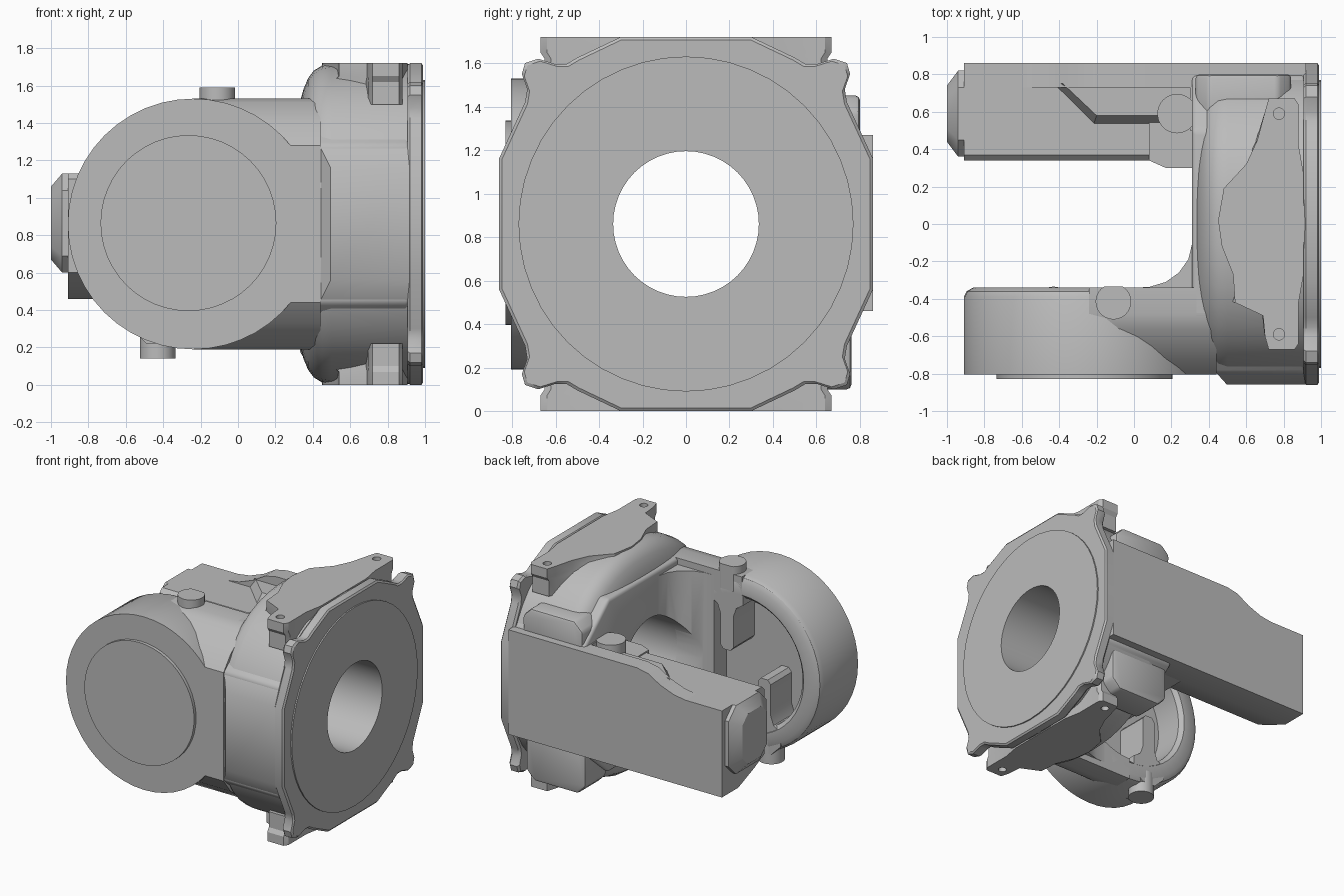
import bpy, bmesh, math
from mathutils import Vector

if "Cube" in bpy.data.objects:
    bpy.data.objects.remove(bpy.data.objects["Cube"])

MID = 0.86   # height of the main axes
metal = bpy.data.materials.new("cast_grey")
metal.use_nodes = True
metal.diffuse_color = (0.5, 0.5, 0.5, 1)
metal.node_tree.nodes["Principled BSDF"].inputs["Base Color"].default_value = (0.5, 0.5, 0.5, 1)


def place(axis, u, v, t):
    return Vector({"x": (t, u, v), "y": (u, t, v), "z": (u, v, t)}[axis])


def finish(name, bm):
    bmesh.ops.recalc_face_normals(bm, faces=bm.faces)
    mesh = bpy.data.meshes.new(name)
    bm.to_mesh(mesh)
    bm.free()
    mesh.materials.append(metal)
    obj = bpy.data.objects.new(name, mesh)
    bpy.context.collection.objects.link(obj)
    return obj


def loft(name, axis, rings):
    """Join outlines [(t, points)] along an axis and cap the ends."""
    bm = bmesh.new()
    loops = [[bm.verts.new(place(axis, u, v, t)) for u, v in pts] for t, pts in rings]
    n = len(loops[0])
    for a, b in zip(loops, loops[1:]):
        for i in range(n):
            j = (i + 1) % n
            bm.faces.new((a[i], a[j], b[j], b[i]))
    bm.faces.new(loops[0])
    bm.faces.new(loops[-1])
    return finish(name, bm)


def prism(name, axis, pts, a, b):
    return loft(name, axis, [(a, pts), (b, pts)])


def circle(u, v, r, power=2, n=48):
    """Circle, or a squarer round for a power above two."""
    pts = []
    for k in range(n):
        c, s = math.cos(k * math.tau / n), math.sin(k * math.tau / n)
        k = r / (abs(c) ** power + abs(s) ** power) ** (1 / power)
        pts.append((u + k * c, v + k * s))
    return pts


def rect(u0, u1, v0, v1):
    return [(u0, v0), (u1, v0), (u1, v1), (u0, v1)]


def octagon(u0, u1, v0, v1, c):
    return [(u0 + c, v0), (u1 - c, v0), (u1, v0 + c), (u1, v1 - c),
            (u1 - c, v1), (u0 + c, v1), (u0, v1 - c), (u0, v0 + c)]


def turned(name, axis, u, v, profile):
    """Turned solid from (radius, position) pairs."""
    return loft(name, axis, [(t, circle(u, v, r)) for r, t in profile])


def apply(obj, mod):
    bpy.context.view_layer.objects.active = obj
    bpy.ops.object.modifier_apply(modifier=mod.name)


def bevel(obj, width, segments=3):
    mod = obj.modifiers.new("round", "BEVEL")
    mod.width, mod.segments, mod.limit_method = width, segments, "ANGLE"
    apply(obj, mod)


def cut(objects, cutter):
    for obj in objects:
        mod = obj.modifiers.new("cut", "BOOLEAN")
        mod.operation, mod.object, mod.solver = "DIFFERENCE", cutter, "EXACT"
        apply(obj, mod)
    bpy.data.objects.remove(cutter)


def flip(pts):
    return [(u, 2 * MID - v) for u, v in pts]


# Mounting flange, one quadrant mirrored to a full outline with corner lobes
quad = [(0.3, .86), (.5, .765), (.55, .735), (.6, .735), (.68, .76), (.74, .74),
        (.755, .69), (.73, .62), (.74, .56), (.86, .3)]
half = quad + [(y, -z) for y, z in reversed(quad)]
outline = [(y, z + MID) for y, z in half + [(-y, -z) for y, z in half]]
inner = [(y * 0.985, MID + (z - MID) * 0.985) for y, z in outline]
flange = loft("flange", "x", [(.905, inner), (.92, outline), (.98, outline), (.99, inner)])
face_ring = turned("flange_face_ring", "x", 0, MID, [(.77, .93), (.77, 1.0)])

# Fork root: domed collar behind the flange, narrower at its mouth, and the bridge
dome = [(.5, .315, .8), (.65, .33, .8), (.72, .35, .8), (.78, .375, .8), (.82, .405, .8),
        (.848, .45, .8), (.855, .5, .86), (.855, .92, .86)]
collar = loft("collar", "x", [(x, [(max(-w, min(w, y)), z) for y, z in circle(0, MID, r, 2.3)])
                              for r, x, w in dome])
bridge_half = [(-.5, .67), (.5, .67), (.8, .41)]
bridge_pts = [(y, MID + z) for y, z in bridge_half + [(.8, -.41), (.5, -.67), (-.5, -.67), (-.8, -.42), (-.8, .42)]]
bridge = prism("fork_bridge", "x", bridge_pts, .31, .92)
bevel(bridge, .025)
fillet_pts = [(.4, -.1), (.312, -.1), (.29, -.19), (.24, -.26), (.17, -.31), (.08, -.337), (0, -.34), (0, -.5), (.4, -.5)]
fillet = prism("fork_fillet", "z", fillet_pts, .24, 1.48)
corner = prism("fork_corner", "z", [(.4, .28), (.31, .3), (.17, .3), (.08, .34), (.08, .8), (.4, .8)], .47, 1.14)

# Front arm: drum with open inner pocket, cap, and tapered neck
CX = -.24
drum = turned("front_drum", "y", CX, MID,
              [(.67, -.805), (.67, -.39), (.655, -.36), (.62, -.34), (.53, -.34), (.5, -.37), (.5, -.6)])
cap = turned("front_cap", "y", -.265, .865, [(.47, -.7), (.47, -.83)])
neck_pts = [(-.805, MID - .42), (-.72, MID - .53), (-.56, MID - .65), (-.48, MID - .67), (-.34, MID - .67)]
neck = prism("front_neck", "x", neck_pts + list(reversed(flip(neck_pts))), CX, .44)
cut([neck], turned("pocket_cutter", "y", CX, MID, [(.5, -.6), (.5, -.2)]))
front_pad = loft("front_pad", "y", [(-.79, rect(.435, .92, MID - .42, MID + .42)),
                                    (-.857, rect(.495, .92, MID - .3, MID + .3))])

# Ribs hanging from the drum rim, and the round bosses outside them
for name, x, y, top in (("upper", -.11, -.415, True), ("lower", -.43, -.43, False)):
    side = [(.03, .93), (.055, .96), (.055, 1.2), (.08, 1.27), (.14, 1.31), (.14, 1.42), (.06, 1.5)]
    rib = [(x + d, z) for d, z in side] + [(x - d, z) for d, z in reversed(side)]
    prism(name + "_rib", "y", rib if top else flip(rib), -.62, -.343)
    a, b = (1.4, 1.59) if top else (.14, .32)
    boss = turned(name + "_boss", "z", x, y, [(.095, a), (.095, b)])
    cut([boss], prism("boss_cutter", "z", rect(x - .2, x + .2, -.335, -.2), a - .1, b + .1))

# Rear arm: beam with chamfered inner underside, outer ridge, track, boss and end plug
beam_pts = [(.86, .46), (.66, .46), (.46, .54), (.34, .6), (.34, 1.1), (.37, 1.13), (.86, 1.13)]
rear_arm = prism("rear_arm", "x", beam_pts, -.91, .4)
shoulder = prism("rear_shoulder", "y", rect(.3, .92, .46, 1.27), .5, .86)
ridge_pts = [(.4, 1.0), (.4, 1.27), (-.18, 1.27), (-.28, 1.25), (-.38, 1.19), (-.5, 1.145), (-.6, 1.13), (-.6, 1.0)]
ridge = prism("rear_ridge", "y", ridge_pts, .73, .86)
track = loft("rear_track", "z", [(1.1, [(-.45, .75), (-.22, .52), (.33, .52), (.33, .75)]),
                                 (1.2, [(-.38, .75), (-.2, .58), (.33, .58), (.33, .75)])])
rear_boss = turned("rear_boss", "z", .23, .59, [(.105, 1.1), (.105, 1.28)])
big = octagon(.36, .82, .6, 1.13, .09)
loft("end_plug", "x", [(-.88, big), (-.94, big), (-1.0, octagon(.44, .74, .67, 1.06, .07))])

# Top and bottom pads with screw ears, and the lugs on the rear shoulder
pad = [(.70, .60), (.72, .67), (.86, .67), (.88, .64), (.88, .42), (.905, .28), (.905, -.28), (.88, -.42),
       (.88, -.64), (.86, -.67), (.72, -.67), (.70, -.60), (.69, -.49), (.54, -.42), (.53, -.27),
       (.47, -.12), (.45, .02), (.48, .19), (.60, .32), (.66, .45)]
low = [(x - .05 * max(0, (.72 - x) / .27), y * .97) for x, y in pad]
for name, sign, z0, z1, side in (("top", 1, 1.1, 1.45, .8), ("bottom", -1, .1, .56, .76)):
    plate = loft(name + "_pad", "z", [(MID + sign * .64, low), (MID + sign * .76, low),
                                      (MID + sign * .79, pad), (MID + sign * .86, pad)])
    for y in (-.59, .59):
        cut([plate], turned("screw_cutter", "z", .775, y, [(.03, MID + sign * .78), (.03, MID + sign * .9)]))
    lug = prism(name + "_rear_lug", "y", octagon(.33, .84, z0, z1, .07), .5, side)
    bevel(lug, .02, 2)

# Through bore
cut([flange, face_ring, collar, bridge, fillet, corner],
    turned("bore_cutter", "x", 0, MID, [(.335, -.1), (.335, 1.2)]))

for obj in bpy.context.scene.objects:
    if obj.type == "MESH" and metal.name in obj.data.materials:
        bpy.ops.object.select_all(action="DESELECT")
        obj.select_set(True)
        bpy.context.view_layer.objects.active = obj
        bpy.ops.object.shade_smooth_by_angle(angle=math.radians(32))
